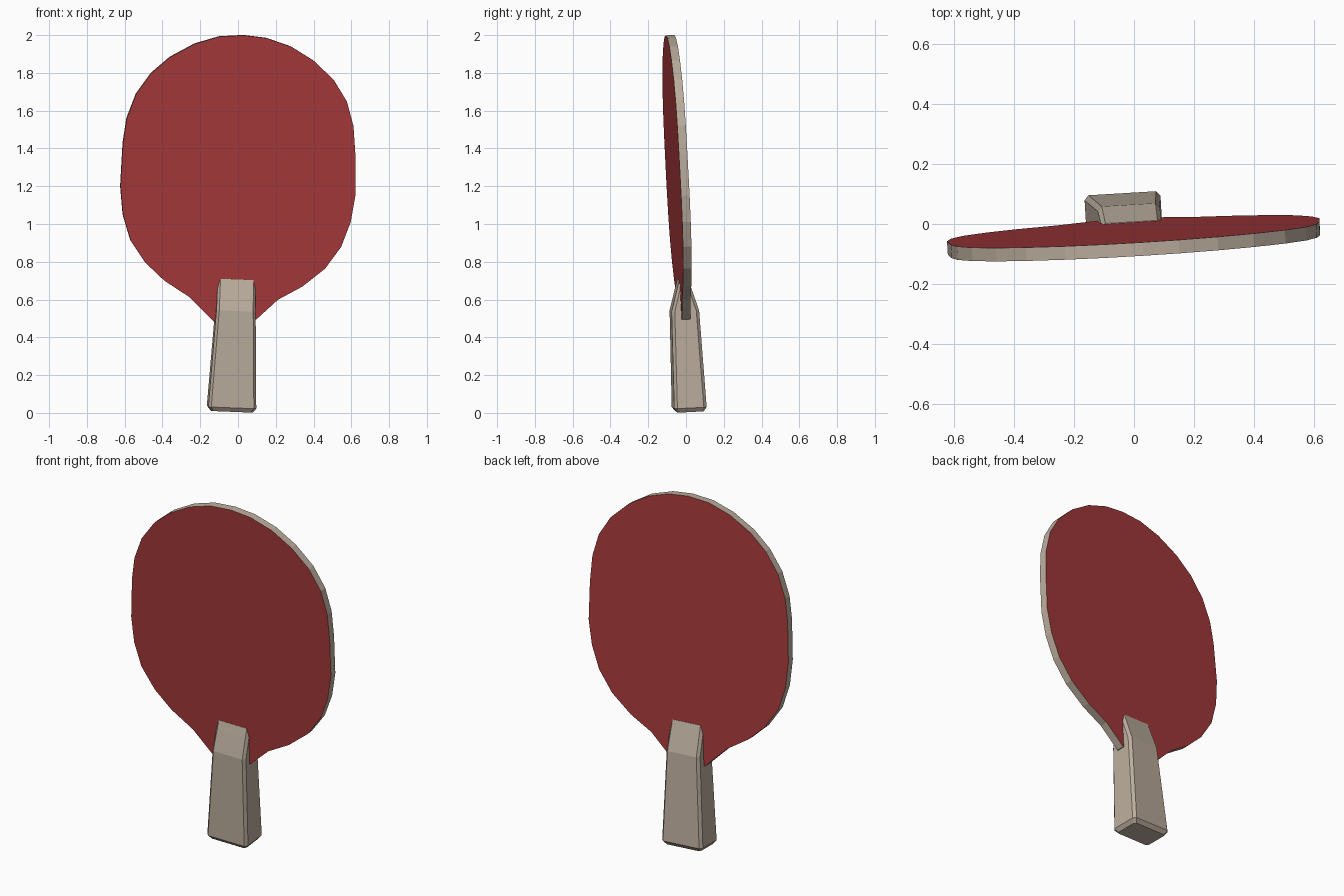
import bpy
from mathutils import Vector

if "Cube" in bpy.data.objects:
    bpy.data.objects.remove(bpy.data.objects["Cube"])

# Slightly tilted frame shared by blade and handle: across, thickness, along
U = Vector((1, 0.06, -0.04)).normalized()
V = Vector((-0.06, 1, 0.05)).normalized()
W = Vector((0.04, -0.05, 1)).normalized()
ORIGIN = Vector((-0.035, 0.018, 0.009))


def material(name, rgb):
    m = bpy.data.materials.new(name)
    m.diffuse_color = (*rgb, 1)
    m.use_nodes = True
    m.node_tree.nodes["Principled BSDF"].inputs["Base Color"].default_value = m.diffuse_color
    return m


RED = material("red rubber", (0.38, 0.042, 0.044))
WOOD = material("pale wood", (0.50, 0.42, 0.34))


def make_object(name, verts, faces, mats):
    mesh = bpy.data.meshes.new(name)
    mesh.from_pydata(verts, [], faces)
    for m in mats:
        mesh.materials.append(m)
    obj = bpy.data.objects.new(name, mesh)
    bpy.context.collection.objects.link(obj)
    return obj


def loft(rings):
    """Join equal rings (counter-clockwise seen from the last ring's side)."""
    n = len(rings[0])
    verts = [p for r in rings for p in r]
    faces = [tuple(reversed(range(n))), tuple(range(len(verts) - n, len(verts)))]
    for k in range(len(rings) - 1):
        for i in range(n):
            j = (i + 1) % n
            faces.append((k * n + i, k * n + j, (k + 1) * n + j, (k + 1) * n + i))
    return verts, faces


# Blade: outline seen from the front, laid on the tilted plane and thickened
outline = [(-0.13, 0.485), (-0.26, 0.615), (-0.39, 0.70), (-0.49, 0.795), (-0.57, 0.915),
           (-0.61, 1.05), (-0.623, 1.20), (-0.61, 1.43), (-0.59, 1.56), (-0.54, 1.69),
           (-0.46, 1.80), (-0.36, 1.885), (-0.23, 1.955), (-0.10, 1.993), (0.03, 2.0),
           (0.15, 1.985), (0.28, 1.94), (0.40, 1.865), (0.505, 1.765), (0.575, 1.65),
           (0.61, 1.52), (0.62, 1.37), (0.62, 1.15), (0.595, 1.01), (0.545, 0.88),
           (0.46, 0.765), (0.34, 0.67), (0.21, 0.60), (0.095, 0.495)]
HALF = 0.0225
mid = [Vector((x, ORIGIN.y + 0.06 * (x - ORIGIN.x) - 0.053 * (z - ORIGIN.z), z))
       for x, z in outline]
# clockwise from the front is counter-clockwise from the back
verts, faces = loft([[p - V * HALF for p in mid], [p + V * HALF for p in mid]])
blade = make_object("blade", verts, faces, [WOOD, RED])
for f in blade.data.polygons:
    f.material_index = 1 if abs(f.normal.dot(V)) > 0.9 else 0

# Handle: chamfered section lofted from the butt to wedges that meet the blade
# (height, face half-width, face depth, side half-width, side depth)
sections = [(0.0, 0.098, 0.069, 0.110, 0.055),
            (0.022, 0.113, 0.086, 0.127, 0.070),
            (0.535, 0.090, 0.073, 0.104, 0.057),
            (0.65, 0.088, 0.039, 0.101, 0.023),
            (0.70, 0.087, 0.024, 0.088, 0.020)]


def octagon(w, a, va, b, vb):
    pts = [(-a, -va), (a, -va), (b, -vb), (b, vb), (a, va), (-a, va), (-b, vb), (-b, -vb)]
    return [ORIGIN + U * u + V * v + W * w for u, v in pts]


make_object("handle", *loft([octagon(*s) for s in sections]), [WOOD])
